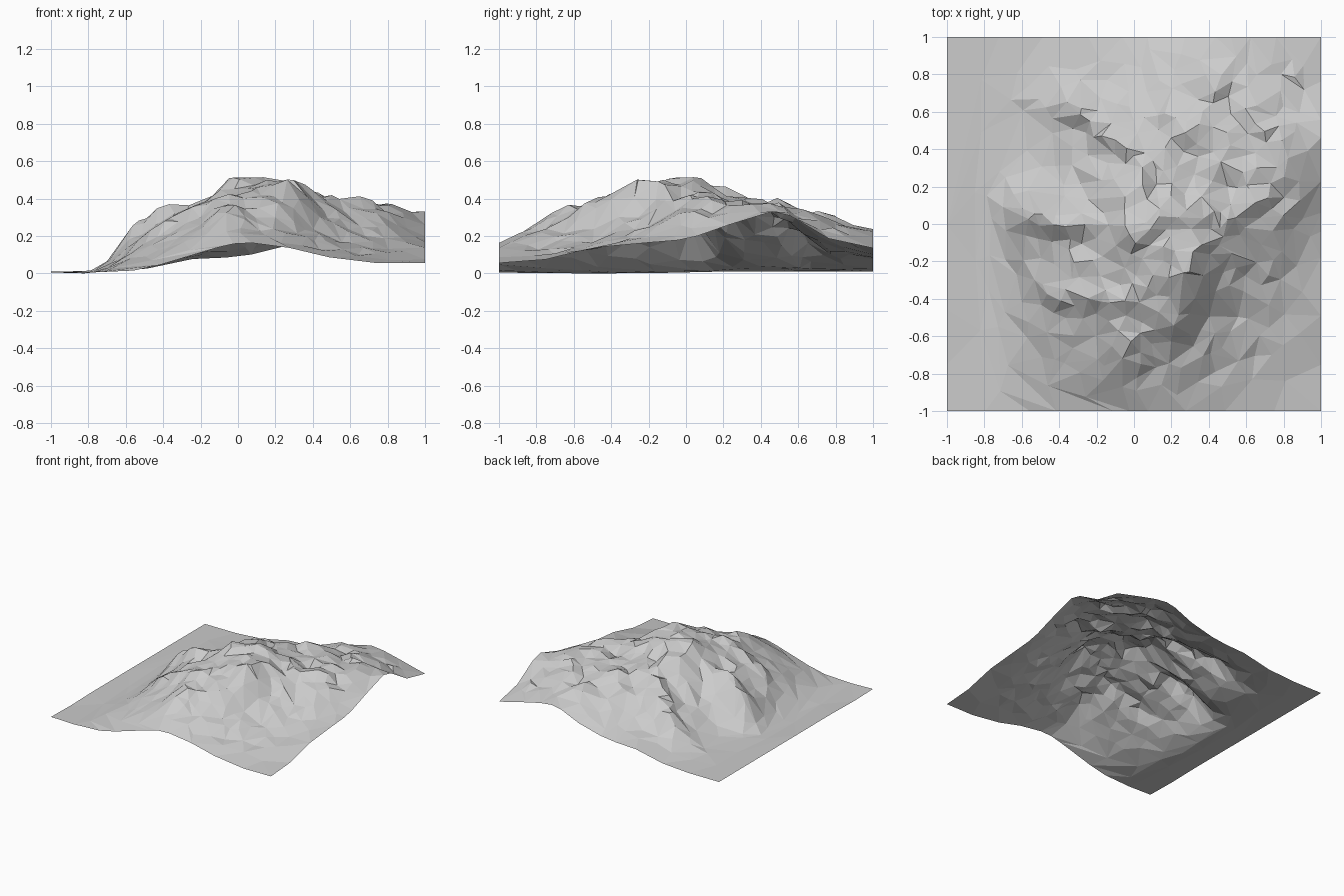
import bpy, bmesh, random
from mathutils import Vector, noise
from math import exp

if "Cube" in bpy.data.objects:
    bpy.data.objects.remove(bpy.data.objects["Cube"])

random.seed(4)

# Broad relief: heights in hundredths, rows from back to front, 0.25 apart
RELIEF = [
    "1.5 1.5 3 8 9.5 15 24 20 14",
    "1.5 2 5 11 17 26 29 28 20",
    "1.5 2 6 19 29 35 35 35 33",
    "1.5 2.5 10 25 42 40 37 37 27",
    "1.5 3 25 34 51 48 39 32 19",
    "1.5 2 18 32 43 46 31 22 16.5",
    "1.5 1.5 15 28 36 36 20 15 14",
    "1 1.5 9 20 28 21 14 10 8",
    "1.5 1 3 10 16.5 14.5 9 6 6",
]
ROWS = [[float(v) / 100 for v in row.split()] for row in reversed(RELIEF)]

# Rocky spurs (x, y, added height); the steep side is right of travel
SPURS = [
    [(-.66, .08, .02), (-.5, .03, .08), (-.36, .0, .07), (-.2, -.02, .0)],
    [(-.46, .62, .03), (-.28, .6, .10), (-.1, .43, .05)],
    [(-.52, -.3, .03), (-.4, -.39, .07), (-.15, -.39, .05)],
    [(-.08, -.87, .02), (-.05, -.65, .05), (0, -.42, .02)],
    [(.36, -.1, .03), (.28, -.3, .04), (.24, -.48, .02)][::-1],
    [(.2, .4, .02), (.42, .65, .04), (.5, .93, .01)],
    [(.55, .1, .02), (.78, .2, .03), (.95, .4, .0)],
]


def cubic(p, t):
    n = len(p)
    i = min(int(t), n - 2)
    f = t - i
    b, c = p[i], p[i + 1]
    a = p[i - 1] if i > 0 else 2 * b - c
    d = p[i + 2] if i + 2 < n else 2 * c - b
    return b + .5 * f * (c - a + f * (2 * a - 5 * b + 4 * c - d + f * (3 * (b - c) + d - a)))


def spur_height(spur, x, y):
    best = 0
    point = Vector((x, y))
    for p, q in zip(spur, spur[1:]):
        a, b = Vector(p[:2]), Vector(q[:2])
        t = max(0, min(1, (point - a).dot(b - a) / (b - a).length_squared))
        offset = point - a.lerp(b, t)
        side = (b - a).x * offset.y - (b - a).y * offset.x
        width = .12 if side > 0 else .065
        best = max(best, (p[2] + (q[2] - p[2]) * t) * exp(-(offset.length / width) ** 2))
    return best


def height(x, y):
    u, v = (x + 1) * 4, (y + 1) * 4
    z = cubic([cubic(row, u) for row in ROWS], v)
    inside = min(1, (1 - max(abs(x), abs(y))) * 5)
    z += inside * sum(spur_height(s, x, y) for s in SPURS)
    rough = noise.noise(Vector((x * 7, y * 7, 2))) + .5 * noise.noise(Vector((x * 13, y * 13, 5)))
    z += inside * min(.045, z * .14) * rough
    return min(.535, max(.003, z))


# Terrain sheet: jittered grid draped over the relief
bm = bmesh.new()
bmesh.ops.create_grid(bm, x_segments=48, y_segments=48, size=1)
for vert in bm.verts:
    x, y = vert.co.x, vert.co.y
    if not vert.is_boundary:
        x += random.uniform(-.012, .012)
        y += random.uniform(-.012, .012)
    vert.co = (x, y, height(x, y))
bmesh.ops.triangulate(bm, faces=bm.faces[:])
low = min(v.co.z for v in bm.verts)
for vert in bm.verts:
    vert.co.z -= low
mesh = bpy.data.meshes.new("mountain_terrain")
bm.to_mesh(mesh)
bm.free()
terrain = bpy.data.objects.new("mountain_terrain", mesh)
bpy.context.collection.objects.link(terrain)

# Reduce to large irregular facets
facets = terrain.modifiers.new("facets", "DECIMATE")
facets.ratio = .16
